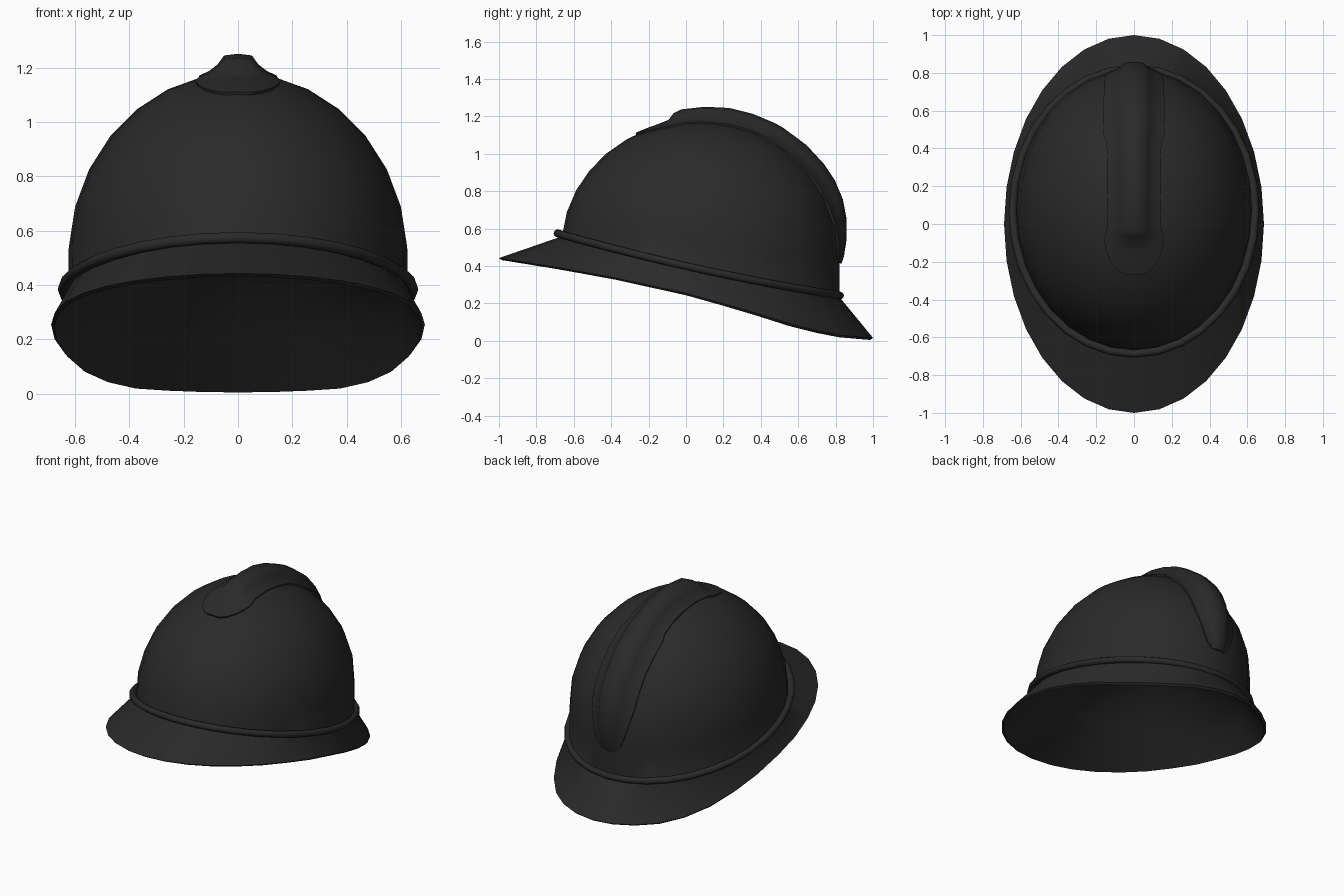
import bpy, bmesh, math
from mathutils import Vector

if "Cube" in bpy.data.objects:
    bpy.data.objects.remove(bpy.data.objects["Cube"])

N = 32                      # sides around the helmet
CY, CZ = 0.078, 0.5         # dome centre
RX, RY, RZ = 0.624, 0.744, 0.682

paint = bpy.data.materials.new("dark_grey_paint")
paint.diffuse_color = (0.023, 0.023, 0.023, 1)
paint.use_nodes = True
paint.node_tree.nodes["Principled BSDF"].inputs["Base Color"].default_value = paint.diffuse_color


def make_object(name, bm, angle=40):
    me = bpy.data.meshes.new(name)
    bm.to_mesh(me)
    bm.free()
    ob = bpy.data.objects.new(name, me)
    bpy.context.collection.objects.link(ob)
    me.materials.append(paint)
    bpy.ops.object.select_all(action='DESELECT')
    ob.select_set(True)
    bpy.context.view_layer.objects.active = ob
    bpy.ops.object.shade_smooth_by_angle(angle=math.radians(angle))
    return ob


def bridge(bm, a, b, closed=True):
    n = len(a)
    for i in range(n if closed else n - 1):
        j = (i + 1) % n
        bm.faces.new((a[i], a[j], b[j], b[i]))


def interp(table, v):
    for (a, za), (b, zb) in zip(table, table[1:]):
        if v <= b:
            return za + (zb - za) * (v - a) / (b - a)
    return table[-1][1]


def seam_z(y):
    # height of the slanted seam between dome and brim
    return 0.40 - 0.226 * y + 0.042 * y * y


angles = [2 * math.pi * i / N for i in range(N)]
edge_z = [(-1, .443), (-.7, .395), (-.4, .342), (0, .255), (.3, .172),
          (.6, .078), (.8, .033), (1, .016)]
outer = [Vector((.688 * math.cos(a), math.sin(a), 0)) for a in angles]
for p in outer:
    p.z = interp(edge_z, p.y)

# Shell: lining, brim and dome lofted in one piece
bm = bmesh.new()
rings = []
APEX = 0.70                 # top of the lining
for r in (.15, .3, .45, .6, .75, .88, 1):
    ring = []
    for a in angles:
        x, y = .6 * math.cos(a), CY + .72 * math.sin(a)
        s = seam_z(y) - .028
        f = 1 - r * r
        ring.append(bm.verts.new((x * r, CY * r + (y - CY) * r, s + (APEX - s) * f)))
    rings.append(ring)
bottom = bm.verts.new((0, 0, APEX))
rings.append([bm.verts.new((p.x * .985, p.y * .985, p.z - .011)) for p in outer])
rings.append([bm.verts.new(p) for p in outer])
K = 8
for k in range(K):
    ring = []
    for a in angles:
        b = seam_z(CY + RY * math.sin(a))
        if k == 0:
            b -= 0.01
        z = b + (CZ + RZ - b) * math.sin(k / K * math.pi / 2)
        r = math.sqrt(1 - (max(0, z - CZ) / RZ) ** 2)
        ring.append(bm.verts.new((RX * r * math.cos(a), CY + RY * r * math.sin(a), z)))
    rings.append(ring)
for a, b in zip(rings, rings[1:]):
    bridge(bm, a, b)
apex = bm.verts.new((0, CY, CZ + RZ))
for i in range(N):
    j = (i + 1) % N
    bm.faces.new((rings[-1][i], rings[-1][j], apex))
    bm.faces.new((rings[0][j], rings[0][i], bottom))
bmesh.ops.recalc_face_normals(bm, faces=bm.faces)
make_object("helmet_shell", bm, 35)

# Band: round bead along the seam
bm = bmesh.new()
M, R = 10, 0.021
tube = []
for a in angles:
    c, s = math.cos(a), math.sin(a)
    y = 0.068 + 0.755 * s
    centre = Vector((0.643 * c, y, seam_z(y)))
    out = Vector((c / 0.64, s / 0.75, 0)).normalized()
    tube.append([bm.verts.new(centre + R * (math.cos(t) * out + math.sin(t) * Vector((0, 0, 1))))
                 for t in (2 * math.pi * i / M for i in range(M))])
for i in range(N):
    bridge(bm, tube[i], tube[(i + 1) % N])
bmesh.ops.recalc_face_normals(bm, faces=bm.faces)
make_object("seam_band", bm)

# Crest: raised ridge following the dome from front to back
# station = angle over the dome, half width, ridge height
stations = [(62.3, .045, -.01), (62.4, .045, .008), (64, .085, .008), (68, .125, .008),
            (73, .148, .01), (77, .155, .018), (79.5, .15, .048), (82.5, .142, .062),
            (91.5, .14, .07), (101, .14, .077), (110, .14, .077), (119, .143, .077),
            (122.5, .158, .077), (134, .16, .075), (144, .158, .073), (152, .157, .072),
            (160, .155, .066), (168, .142, .054), (177, .115, .037), (184, .085, .024),
            (187, .05, .016), (187.2, .05, -.01)]
half = [(1, -1), (1, 0), (.75, .12), (.5, .45), (.33, .93)]
section = [(-u, f) for u, f in half] + [(0, 1)] + half[::-1]
bm = bmesh.new()
rows = []
for deg, w, h in stations:
    t = math.radians(deg)
    lift = min(.008, h)
    row = []
    for u, f in section:
        x = w * u
        q = math.sqrt(1 - (x / RX) ** 2)
        p = Vector((x, CY - RY * q * math.cos(t), CZ + RZ * q * math.sin(t)))
        n = Vector((x / RX ** 2, (p.y - CY) / RY ** 2, (p.z - CZ) / RZ ** 2)).normalized()
        d = -.01 if f < 0 else lift + (h - lift) * f
        row.append(bm.verts.new(p + n * d))
    rows.append(row)
for a, b in zip(rows, rows[1:]):
    bridge(bm, a, b, closed=False)
bmesh.ops.remove_doubles(bm, verts=bm.verts, dist=0.0001)
bmesh.ops.recalc_face_normals(bm, faces=bm.faces)
# make sure the ridge faces outwards
if sum(f.normal.z * f.calc_area() for f in bm.faces) < 0:
    bmesh.ops.reverse_faces(bm, faces=bm.faces)
make_object("top_crest", bm, 50)
